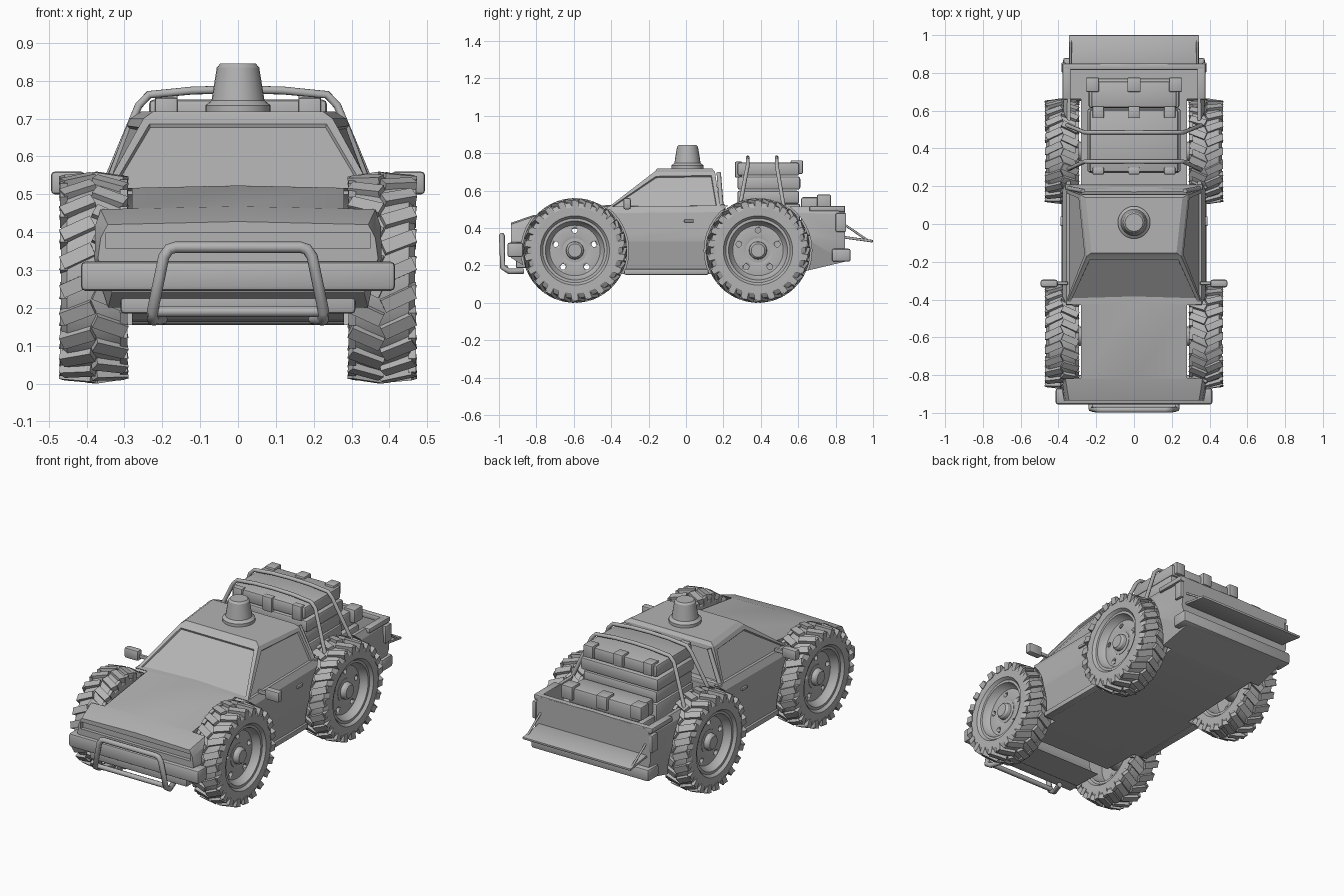
import bpy, bmesh, math
from mathutils import Matrix, Vector

if "Cube" in bpy.data.objects:
    bpy.data.objects.remove(bpy.data.objects["Cube"])

grey = bpy.data.materials.new("plain_grey")
grey.use_nodes = True
colour = (0.45, 0.45, 0.45, 1)
grey.diffuse_color = colour
grey.node_tree.nodes["Principled BSDF"].inputs["Base Color"].default_value = colour


def select(ob):
    bpy.ops.object.select_all(action='DESELECT')
    ob.select_set(True)
    bpy.context.view_layer.objects.active = ob


def finish(name, bm, bevel=0, smooth=30):
    bmesh.ops.recalc_face_normals(bm, faces=bm.faces)
    me = bpy.data.meshes.new(name)
    bm.to_mesh(me)
    bm.free()
    me.materials.append(grey)
    ob = bpy.data.objects.new(name, me)
    bpy.context.collection.objects.link(ob)
    select(ob)
    if bevel:
        mod = ob.modifiers.new("bevel", 'BEVEL')
        mod.width, mod.segments = bevel, 2
        bpy.ops.object.modifier_apply(modifier=mod.name)
    bpy.ops.object.shade_smooth_by_angle(angle=math.radians(smooth))
    return ob


def box(name, lo, hi, bevel=0.008):
    lo, hi = Vector(lo), Vector(hi)
    bm = bmesh.new()
    bmesh.ops.create_cube(bm, size=1, matrix=Matrix.Translation((lo + hi) / 2)
                          @ Matrix.Diagonal((*(hi - lo), 1)))
    return finish(name, bm, bevel)


def cylinder_x(name, x0, x1, y, z, r, sides=40):
    bm = bmesh.new()
    bmesh.ops.create_cone(bm, cap_ends=True, segments=sides, radius1=r, radius2=r,
                          depth=x1 - x0, matrix=Matrix.Translation(((x0 + x1) / 2, y, z))
                          @ Matrix.Rotation(math.pi / 2, 4, 'Y'))
    return finish(name, bm)


def cut(ob, cutter):
    cutter.hide_render = True
    select(ob)
    mod = ob.modifiers.new("cut", 'BOOLEAN')
    mod.operation, mod.solver, mod.object = 'DIFFERENCE', 'EXACT', cutter
    bpy.ops.object.modifier_apply(modifier=mod.name)
    bpy.data.objects.remove(cutter)


def tube(name, pts, r):
    cu = bpy.data.curves.new(name, 'CURVE')
    cu.dimensions, cu.bevel_depth, cu.bevel_resolution = '3D', r, 2
    cu.use_fill_caps = True
    sp = cu.splines.new('POLY')
    sp.points.add(len(pts) - 1)
    for p, co in zip(sp.points, pts):
        p.co = (*co, 1)
    cu.materials.append(grey)
    ob = bpy.data.objects.new(name, cu)
    bpy.context.collection.objects.link(ob)
    select(ob)
    bpy.ops.object.convert(target='MESH')
    bpy.ops.object.shade_smooth_by_angle(angle=math.radians(50))


def mirrored(half):
    return half + [(-x, y, z) for x, y, z in reversed(half) if x > 0]


def revolve(bm, profile, axis, steps):
    # Sweep a closed or capped outline around the given axis
    vs = [bm.verts.new(p) for p in profile]
    es = [bm.edges.new(p) for p in zip(vs, vs[1:])]
    bmesh.ops.spin(bm, geom=vs + es, cent=(0, 0, 0), axis=axis, angle=math.tau, steps=steps)
    bmesh.ops.remove_doubles(bm, verts=bm.verts, dist=1e-4)


# Lower body: lofted sections of (y, half width, bottom, top)
stations = [(-0.935, .37, .24, .42), (-0.82, .39, .17, .46), (-0.42, .385, .155, .515),
            (0.17, .385, .155, .52), (0.64, .38, .17, .515), (0.85, .37, .22, .51)]
bm = bmesh.new()
rings = []
for y, w, zb, zt in stations:
    half = [(.9 * w, y, zb), (w, y, .33), (.98 * w, y, zt - .035), (.93 * w, y, zt), (0, y, zt + .008)]
    rings.append([bm.verts.new(p) for p in mirrored(half)])
for a, b in zip(rings, rings[1:]):
    n = len(a)
    for i in range(n):
        bm.faces.new((a[i], a[(i + 1) % n], b[(i + 1) % n], b[i]))
bm.faces.new(rings[0])
bm.faces.new(rings[-1])
body = finish("body", bm)
cut(body, box("bed_cutter", (-.335, .205, .36), (.335, .83, .7), 0))
cut(body, box("grille_cutter", (-.35, -1, .358), (.35, -.915, .398), 0))
WHEEL_Y, WHEEL_Z = (-.594, .385), .28
for y in WHEEL_Y:
    for x0, x1 in ((.28, .6), (-.6, -.28)):
        cut(body, cylinder_x("arch_cutter", x0, x1, y, WHEEL_Z, .288))
    if y < 0:
        cut(body, cylinder_x("axle_space_cutter", -.5, .5, y, WHEEL_Z - .005, .12))
select(body)
bpy.ops.object.shade_smooth_by_angle(angle=math.radians(25))

# Cab with recessed windows
bm = bmesh.new()
base = [bm.verts.new(p) for p in ((-.36, -.43, .5), (.36, -.43, .5), (.365, .185, .5), (-.365, .185, .5))]
roof = [bm.verts.new(p) for p in ((-.25, -.17, .7), (.25, -.17, .7), (.285, .155, .7), (-.285, .155, .7))]
sides = [bm.faces.new((base[i], base[(i + 1) % 4], roof[(i + 1) % 4], roof[i])) for i in range(4)]
crown = [bm.verts.new((v.co.x * .9, v.co.y * .9, .718)) for v in roof]
for i in range(4):
    bm.faces.new((roof[i], roof[(i + 1) % 4], crown[(i + 1) % 4], crown[i]))
bm.faces.new(crown)
bm.faces.new(base)
bmesh.ops.recalc_face_normals(bm, faces=bm.faces)
bmesh.ops.inset_individual(bm, faces=sides, thickness=.028, depth=0)
bmesh.ops.inset_individual(bm, faces=sides, thickness=.004, depth=-.01)
finish("cab", bm, smooth=20)

# Roof beacon
bm = bmesh.new()
revolve(bm, [(0, 0, .70), (.086, 0, .70), (.086, 0, .735), (.07, 0, .748), (.056, 0, .835),
             (.047, 0, .845), (0, 0, .845)], (0, 0, 1), 24)
bmesh.ops.translate(bm, verts=bm.verts, vec=(0, .008, 0))
finish("roof_beacon", bm)

# Bumpers and lower front panel
box("front_bumper", (-.415, -.955, .245), (.415, -.87, .322), .012)
box("front_skid_plate", (-.31, -.91, .185), (.31, -.8, .25), .01)
box("rear_bumper", (-.375, .78, .22), (.375, .88, .29), .012)

# Bull bar
tube("bull_bar", mirrored([(.2, -.87, .17), (.225, -.945, .168), (.226, -.98, .19), (.196, -.984, .335),
                           (.182, -.984, .355), (.165, -.984, .36)]), .015)
tube("bull_bar_cross_tube", [(-.22, -.965, .19), (.22, -.965, .19)], .014)

# Lowered tailgate, bed rail and both-side details
bm = bmesh.new()
bmesh.ops.create_cube(bm, size=1, matrix=Matrix.Translation((0, .922, .34))
                      @ Matrix.Rotation(-.14, 4, 'X') @ Matrix.Diagonal((.69, .156, .014, 1)))
finish("tailgate", bm, .004)
box("bed_rear_rail", (-.375, .815, .485), (.375, .85, .518))
box("bed_front_rail", (-.365, .18, .495), (.365, .21, .525))
for s, side in ((1, "left"), (-1, "right")):
    def side_box(name, lo, hi, bevel=.006):
        xs = sorted((s * lo[0], s * hi[0]))
        box(f"{side}_{name}", (xs[0], *lo[1:]), (xs[1], *hi[1:]), bevel)
    tube(f"{side}_tailgate_strut", [(s * .335, .845, .42), (s * .335, .97, .335)], .006)
    side_box("mirror", (.405, -.335, .5), (.494, -.295, .56), .01)
    side_box("mirror_arm", (.35, -.322, .515), (.41, -.305, .535), .004)
    side_box("door_handle", (.375, -.01, .43), (.39, .04, .445), .003)
    side_box("bed_side_rail", (.335, .66, .49), (.378, .85, .518))
    side_box("tail_lamp", (.36, .8, .38), (.383, .856, .48))
    side_box("sill", (.32, -.33, .15), (.365, .12, .18))

# Cargo stack with clasps
box("cargo_base", (-.24, .27, .36), (.24, .61, .53), .01)
for i in range(3):
    grow = .012 * (i % 2)
    box(f"cargo_case_{i + 1}", (-.235 - grow, .275, .53 + i * .075),
        (.235 + grow, .605 + grow / 2, .6 + i * .075), .012)
box("rear_case_lower", (-.24, .615, .36), (.24, .77, .47), .012)
box("rear_case_upper", (-.225, .615, .475), (.225, .755, .565), .012)
for x in (-.22, 0, .22):
    box("rear_case_clasp", (x - .035, .7, .5), (x + .035, .775, .578), .006)
    box("top_case_clasp", (x * .86 - .03, .56, .69), (x * .86 + .03, .625, .762), .006)
    box("front_case_clasp", (x * .86 - .03, .262, .67), (x * .86 + .03, .3, .755), .006)

# Hoops holding the cargo down
for name, yb, yt in (("front_hoop", .285, .33), ("rear_hoop", .525, .485)):
    tube(name, mirrored([(.36, yb, .5), (.262, yt, .735), (.235, yt, .763), (.12, yt, .774), (0, yt, .777)]), .011)
for s in (1, -1):
    tube("cab_hoop_brace", [(s * .35, .19, .51), (s * .27, .175, .695)], .012)


# Wheels: tyre, staggered slanted lugs, pierced rim disc and hub; outer side is +x
def wheel(name, x, y, turn):
    place = Matrix.Translation((x, y, WHEEL_Z)) @ Matrix.Rotation(turn, 4, 'Z')
    bm = bmesh.new()
    tyre = [(.06, 0, .165), (.085, 0, .185), (.086, 0, .23), (.07, 0, .255), (0, 0, .264),
            (-.07, 0, .255), (-.086, 0, .23), (-.085, 0, .185), (-.06, 0, .165), (.06, 0, .165)]
    revolve(bm, tyre, (1, 0, 0), 44)
    count = 22
    for i in range(count):
        for s in (1, -1):
            spot = Matrix.Rotation(math.tau * (i + .25 * s) / count, 4, 'X')
            slab = Matrix.Translation((s * .042, 0, .259)) @ Matrix.Rotation(s * .12, 4, 'Y')
            slant = Matrix.Rotation(s * .42, 4, 'Z')
            bmesh.ops.create_cube(bm, size=1, matrix=spot @ slab @ slant @ Matrix.Diagonal((.09, .036, .03, 1)))
            edge = Matrix.Translation((s * .079, s * .02, .243))
            bmesh.ops.create_cube(bm, size=1, matrix=spot @ edge @ Matrix.Diagonal((.02, .034, .04, 1)))
    bm.transform(place)
    finish(name + "_tyre", bm)
    bm = bmesh.new()
    rim = [(.07, 0, .172), (.07, 0, .158), (.045, 0, .148), (.03, 0, .135), (.036, 0, .08), (.03, 0, .06),
           (.01, 0, .06), (.01, 0, .145), (-.07, 0, .158), (-.07, 0, .172), (.07, 0, .172)]
    revolve(bm, rim, (1, 0, 0), 40)
    disc = finish(name + "_rim", bm)
    for k in range(5):
        a = math.tau * k / 5
        cut(disc, cylinder_x("hole_cutter", -.02, .1, math.sin(a) * .108, math.cos(a) * .108, .015, 12))
    disc.data.transform(place)
    bm = bmesh.new()
    revolve(bm, [(.065, 0, 0), (.065, 0, .036), (.055, 0, .045), (.036, 0, .048), (.034, 0, .066),
                 (0, 0, .066), (-.1, 0, .05), (-.1, 0, 0)], (1, 0, 0), 20)
    bm.transform(place)
    finish(name + "_hub", bm)


for y, end in zip(WHEEL_Y, ("front", "rear")):
    wheel(end + "_left_wheel", .381, y, 0)
    wheel(end + "_right_wheel", -.381, y, math.pi)
